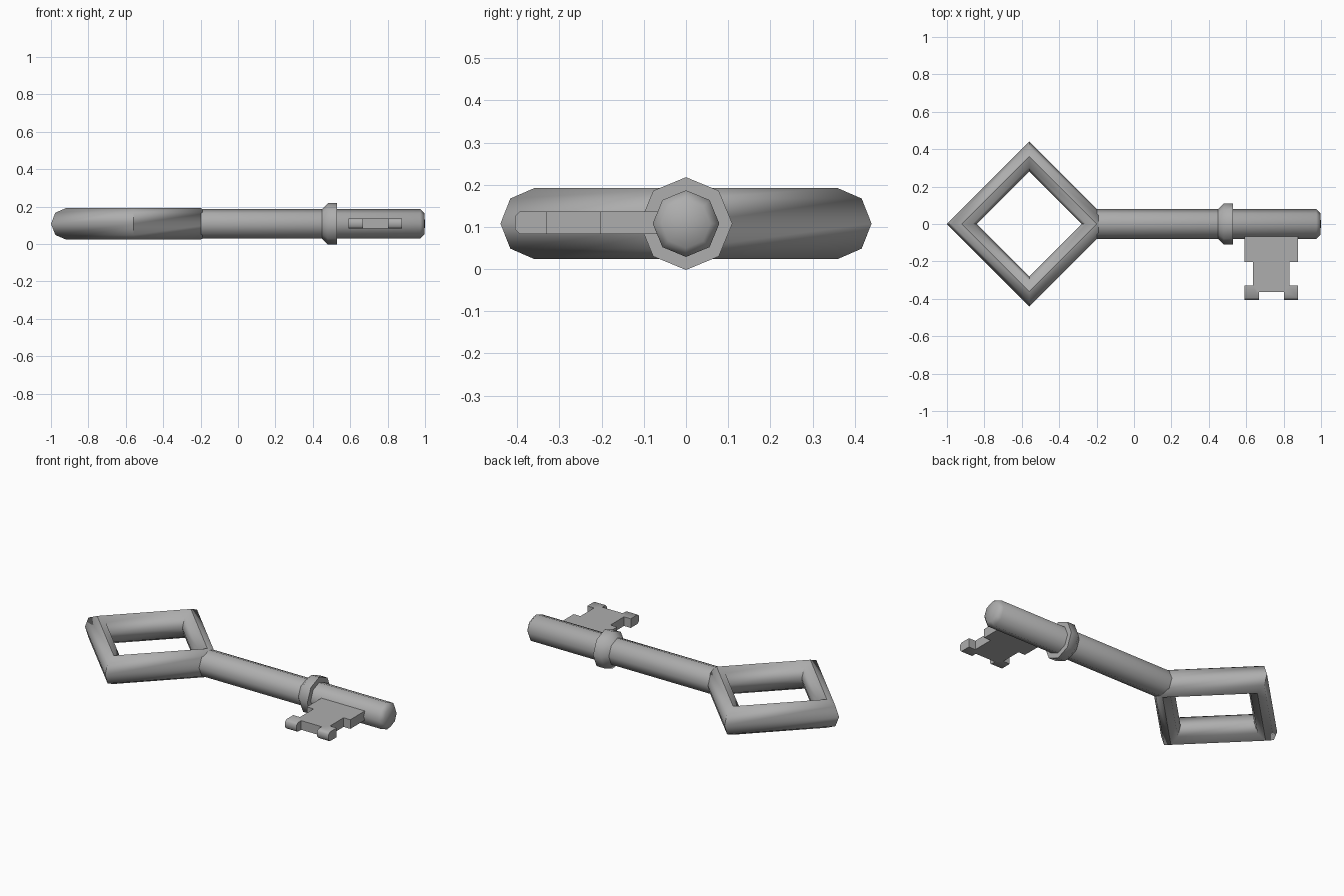
import bpy, bmesh, math
from mathutils import Vector

cube = bpy.data.objects.get("Cube")
if cube:
    bpy.data.objects.remove(cube)

AXIS_Z = 0.108

metal = bpy.data.materials.new("grey metal")
metal.use_nodes = True
colour = (0.42, 0.42, 0.42, 1)
metal.diffuse_color = colour
metal.node_tree.nodes["Principled BSDF"].inputs["Base Color"].default_value = colour


def finish(name, bm, location, angle=50):
    """Turn a bmesh into a named, smooth-shaded object."""
    bmesh.ops.remove_doubles(bm, verts=bm.verts, dist=0.0005)
    bmesh.ops.recalc_face_normals(bm, faces=bm.faces)
    mesh = bpy.data.meshes.new(name)
    bm.to_mesh(mesh)
    bm.free()
    mesh.materials.append(metal)
    obj = bpy.data.objects.new(name, mesh)
    obj.location = location
    bpy.context.collection.objects.link(obj)
    bpy.ops.object.select_all(action='DESELECT')
    obj.select_set(True)
    bpy.context.view_layer.objects.active = obj
    bpy.ops.object.shade_smooth_by_angle(angle=math.radians(angle))
    return obj


def revolve(name, points, axis, steps, location, closed=False, angle=50):
    """Spin a profile around an axis with a low number of sides."""
    bm = bmesh.new()
    verts = [bm.verts.new(p) for p in points]
    edges = [bm.edges.new(pair) for pair in zip(verts, verts[1:])]
    if closed:
        edges.append(bm.edges.new((verts[-1], verts[0])))
    bmesh.ops.spin(bm, geom=verts + edges, cent=(0, 0, 0), axis=axis,
                   angle=math.tau, steps=steps, use_merge=False)
    return finish(name, bm, location, angle)


# Diamond bow: an eight-sided tube around four corners
tube = []
for i in range(8):
    a = math.tau * i / 8
    tube.append((0.36 + 0.08 * math.cos(a), 0, 0.084 * math.sin(a)))
revolve("diamond_bow", tube, (0, 0, 1), 4, (-0.56, 0, AXIS_Z), closed=True)

# Shaft with a chamfered tip
shaft = [(-0.2, 0), (-0.2, 0.079), (0.975, 0.079), (0.996, 0.058), (1, 0)]
revolve("shaft", [(x, 0, r) for x, r in shaft], (1, 0, 0), 8, (0, 0, AXIS_Z))

# Flared collar
collar = [(0.44, 0.07), (0.48, 0.11), (0.53, 0.11), (0.53, 0.07)]
revolve("collar", [(x, 0, r) for x, r in collar], (1, 0, 0), 8, (0, 0, AXIS_Z))

# Toothed bit: half outline mirrored, then extruded
CENTRE_X = 0.734
half = [(0.142, -0.03), (0.142, -0.203), (0.098, -0.203), (0.098, -0.33),
        (0.142, -0.33), (0.142, -0.405), (0.067, -0.405), (0.067, -0.363)]
outline = half + [(-x, y) for x, y in reversed(half)]
bm = bmesh.new()
face = bm.faces.new([bm.verts.new((x, y, -0.027)) for x, y in outline])
new = bmesh.ops.extrude_face_region(bm, geom=[face])["geom"]
bmesh.ops.translate(bm, vec=Vector((0, 0, 0.054)),
                    verts=[v for v in new if isinstance(v, bmesh.types.BMVert)])
# Chamfer the top and bottom rims of the tooth ends
rim = [e for e in bm.edges
       if all(v.co.y < -0.4 for v in e.verts)
       and abs(e.verts[0].co.z - e.verts[1].co.z) < 0.001]
bmesh.ops.bevel(bm, geom=rim, offset=0.011, segments=1, affect='EDGES')
finish("toothed_bit", bm, (CENTRE_X, 0, AXIS_Z + 0.002))
